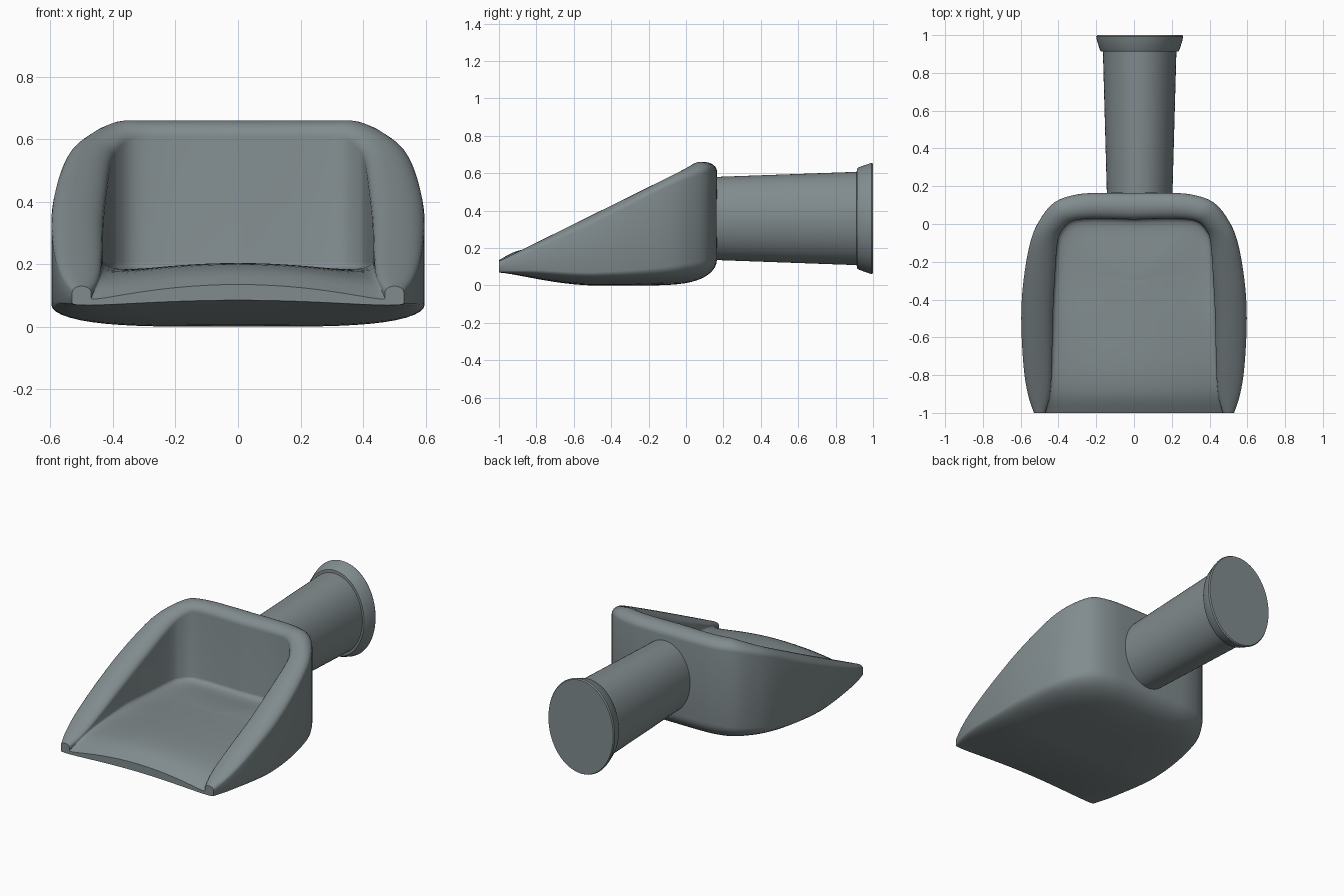
import bpy, bmesh, math
from mathutils import Vector

if "Cube" in bpy.data.objects:
    bpy.data.objects.remove(bpy.data.objects["Cube"])

grey = bpy.data.materials.new("slate grey")
grey.diffuse_color = (0.22, 0.26, 0.27, 1)
grey.use_nodes = True
grey.node_tree.nodes["Principled BSDF"].inputs["Base Color"].default_value = grey.diffuse_color


def finish(name, bm, angle):
    bmesh.ops.remove_doubles(bm, verts=bm.verts[:], dist=1e-5)
    bmesh.ops.recalc_face_normals(bm, faces=bm.faces[:])
    mesh = bpy.data.meshes.new(name)
    bm.to_mesh(mesh)
    bm.free()
    mesh.materials.append(grey)
    ob = bpy.data.objects.new(name, mesh)
    bpy.context.collection.objects.link(ob)
    bpy.ops.object.select_all(action='DESELECT')
    ob.select_set(True)
    bpy.context.view_layer.objects.active = ob
    bpy.ops.object.shade_smooth_by_angle(angle=math.radians(angle))
    return ob


def spline(pts, steps):
    """Catmull-Rom through rows of any width."""
    out = []
    for i in range(len(pts) - 1):
        a, b, c, d = (Vector(pts[min(max(j, 0), len(pts) - 1)]) for j in range(i - 1, i + 3))
        for s in range(steps):
            t = s / steps
            out.append(0.5 * (2 * b + (c - a) * t + (2 * a - 5 * b + 4 * c - d) * t ** 2
                              + (3 * b - a - 3 * c + d) * t ** 3))
    return out + [Vector(pts[-1])]


# Scoop: half plan from front tip to middle of the back
# outer x, outer y, inner x, inner y, lower corner height, floor height
stations = [
    (0.53, -1.0, 0.47, -1.0, 0.02, 0.135),
    (0.562, -0.9, 0.445, -0.9, 0.04, 0.185),
    (0.585, -0.75, 0.435, -0.75, 0.06, 0.203),
    (0.597, -0.5, 0.43, -0.5, 0.07, 0.2),
    (0.585, -0.3, 0.42, -0.3, 0.08, 0.195),
    (0.55, -0.1, 0.405, -0.1, 0.10, 0.195),
    (0.50, 0.02, 0.38, -0.03, 0.12, 0.195),
    (0.42, 0.115, 0.33, 0.015, 0.135, 0.195),
    (0.30, 0.157, 0.24, 0.028, 0.14, 0.195),
    (0.15, 0.165, 0.12, 0.028, 0.14, 0.195),
    (0.0, 0.165, 0.0, 0.024, 0.14, 0.195),
]
FAN_Y = -0.3


def section(row):
    ox, oy, ix, iy, h, floor = row
    k = min(max((-0.5 - oy) / 0.5, 0), 1)      # 0 at mid length, 1 at the lip
    cen = Vector((0, min(oy, FAN_Y)))
    out, inn = Vector((ox, oy)), Vector((ix, iy))
    mid = (out + inn) / 2
    top = min(0.13 + 0.495 * (mid.y + 1), 0.66)
    drop = 0.05 - 0.03 * k
    pts = []

    def add(p, z):
        pts.append((p.x, p.y, z))

    params = [math.sin(i / 14 * math.pi / 2) for i in range(15)]
    # underside with rounded lower corner
    for t in params:
        z = 0.055 * k ** 1.5 + 0.03 * k * k * (1 - t * t) + h * (1 - math.sqrt(max(0, 1 - t ** 4)))
        add(cen.lerp(out, t), z)
    # outer wall and rounded rim
    for i in range(13):
        a = math.pi * i / 12
        add(mid + (out - mid) * math.cos(a), top - drop + drop * math.sin(a))
    # floor, crowned, with a fillet up to the wall
    for t in reversed(params):
        z = floor - (0.03 + 0.025 * k) * t * t
        z += (0.04 - 0.03 * k) * (1 - math.sqrt(max(0, 1 - t ** 8)))
        add(cen.lerp(inn, t), z)
    return pts


bm = bmesh.new()
rings = [[bm.verts.new(p) for p in section(r)] for r in spline(stations, 5)]
for a, b in zip(rings, rings[1:]):
    for i in range(len(a) - 1):
        bm.faces.new((a[i], a[i + 1], b[i + 1], b[i]))
# front lip, closed between underside and floor
n = len(rings[0])
for i in range(14):
    a = rings[0]
    bm.faces.new((a[i], a[i + 1], a[n - 2 - i], a[n - 1 - i]))
bm.faces.new(rings[0][14:n - 14])
bmesh.ops.remove_doubles(bm, verts=bm.verts[:], dist=1e-5)
bmesh.ops.mirror(bm, geom=bm.verts[:] + bm.edges[:] + bm.faces[:], axis='X', merge_dist=1e-4)
finish("scoop", bm, 50)


# Handle and end cap: oval lathes along y
def oval_lathe(name, profile, sides=64):
    bm = bmesh.new()
    rings = []
    for y, rx, rz in profile:
        rings.append([bm.verts.new((0.03 + rx * math.cos(2 * math.pi * i / sides), y,
                                    0.358 + rz * math.sin(2 * math.pi * i / sides)))
                      for i in range(sides)])
    for a, b in zip(rings, rings[1:]):
        for i in range(sides):
            j = (i + 1) % sides
            bm.faces.new((a[i], a[j], b[j], b[i]))
    bm.faces.new(rings[0])
    bm.faces.new(rings[-1])
    return finish(name, bm, 35)


oval_lathe("handle", [(0.1, 0.172, 0.22), (0.93, 0.195, 0.25)])
oval_lathe("handle_end_cap", [(0.912, 0.19, 0.245), (0.914, 0.205, 0.267), (0.925, 0.212, 0.274),
                              (0.975, 0.227, 0.292), (0.992, 0.23, 0.297), (1.0, 0.225, 0.292)])
